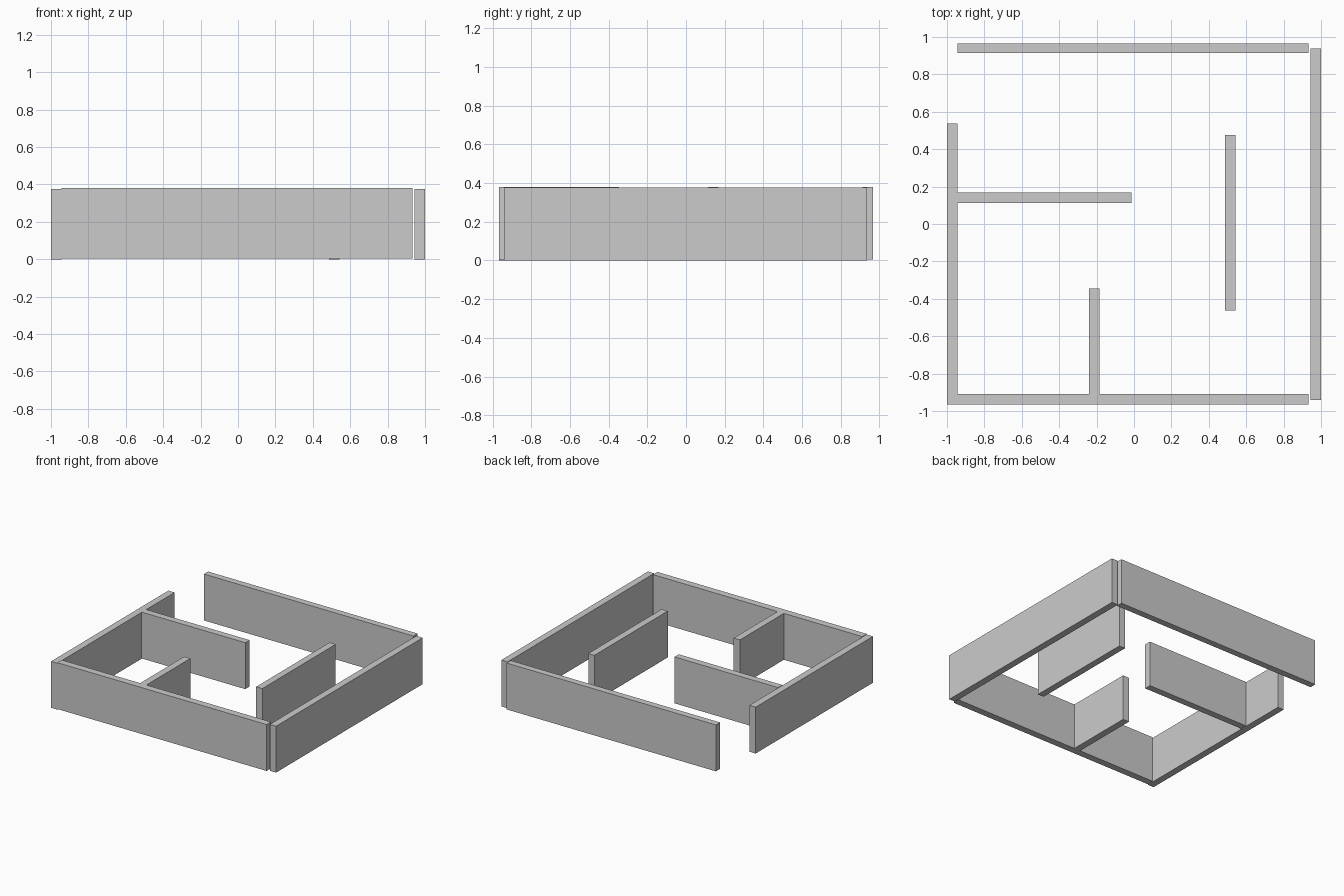
import bpy

if "Cube" in bpy.data.objects:
    bpy.data.objects.remove(bpy.data.objects["Cube"])

HEIGHT = 0.376


def wall(name, x0, x1, y0, y1, z0=0.0):
    """Upright rectangular wall panel from its plan extents."""
    bpy.ops.mesh.primitive_cube_add(
        size=1, location=((x0 + x1) / 2, (y0 + y1) / 2, z0 + HEIGHT / 2))
    panel = bpy.context.object
    panel.name = name
    panel.scale = (x1 - x0, y1 - y0, HEIGHT)
    bpy.ops.object.transform_apply(location=False, rotation=False, scale=True)


# Outer walls; the gap at the back left is the doorway
wall("left_wall", -1.0, -0.944, -0.966, 0.536)
wall("right_wall", 0.944, 1.0, -0.941, 0.937)
wall("front_wall", -0.944, 0.933, -0.966, -0.909, 0.005)
wall("back_wall", -0.944, 0.933, 0.913, 0.966, 0.005)

# Inner partitions
wall("left_partition", -0.944, -0.014, 0.113, 0.168, 0.003)
wall("front_partition", -0.241, -0.185, -0.909, -0.346, 0.005)
wall("free_standing_partition", 0.487, 0.542, -0.463, 0.477)
